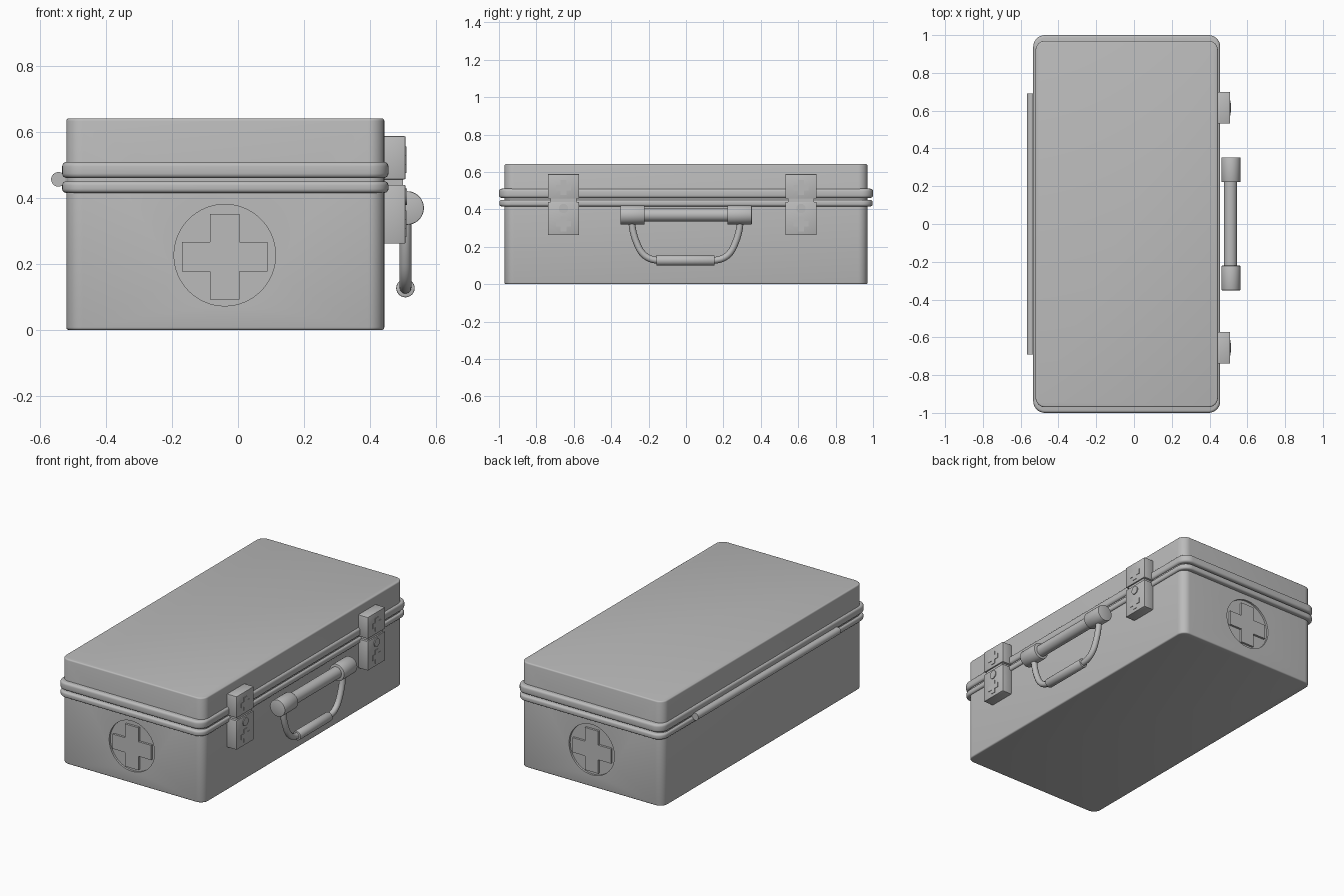
import bpy, bmesh, math
from mathutils import Matrix, Vector

if "Cube" in bpy.data.objects:
    bpy.data.objects.remove(bpy.data.objects["Cube"])

grey = bpy.data.materials.new("plain_grey")
grey.diffuse_color = (0.5, 0.5, 0.5, 1)
grey.use_nodes = True
grey.node_tree.nodes["Principled BSDF"].inputs["Base Color"].default_value = grey.diffuse_color
CX = -0.0385  # middle of the case across x


def finish(bm, name, angle=35):
    bmesh.ops.recalc_face_normals(bm, faces=bm.faces)
    me = bpy.data.meshes.new(name)
    bm.to_mesh(me)
    bm.free()
    ob = bpy.data.objects.new(name, me)
    bpy.context.collection.objects.link(ob)
    me.materials.append(grey)
    smooth(ob, angle)
    return ob


def smooth(ob, angle=35):
    bpy.ops.object.select_all(action='DESELECT')
    ob.select_set(True)
    bpy.context.view_layer.objects.active = ob
    bpy.ops.object.shade_smooth_by_angle(angle=math.radians(angle))


def rounded_slab(name, hx, hy, r, rows):
    """Stack of rounded rectangles; rows are (z, inset)."""
    bm = bmesh.new()
    rings = []
    for z, inset in rows:
        ring = []
        for q, (sx, sy) in enumerate([(1, 1), (-1, 1), (-1, -1), (1, -1)]):
            for k in range(9):
                a = math.radians(90 * q + 90 * k / 8)
                ring.append(bm.verts.new((CX + sx * (hx - r) + (r - inset) * math.cos(a),
                                          sy * (hy - r) + (r - inset) * math.sin(a), z)))
        rings.append(ring)
    n = len(rings[0])
    for a, b in zip(rings, rings[1:]):
        for i in range(n):
            bm.faces.new((a[i], a[(i + 1) % n], b[(i + 1) % n], b[i]))
    bm.faces.new(rings[0])
    bm.faces.new(rings[-1])
    return finish(bm, name)


def rounded_rows(z0, z1, b, steps=4):
    lo = [(z0 + b * (1 - math.cos(t)), b * (1 - math.sin(t)))
          for t in [math.pi / 2 * i / steps for i in range(steps + 1)]]
    return lo + [(z0 + z1 - z, i) for z, i in reversed(lo)]


def box(name, x0, x1, y0, y1, z0, z1, bevel=0.0):
    bm = bmesh.new()
    bmesh.ops.create_cube(bm, size=1)
    for v in bm.verts:
        v.co = Vector(((x0 + x1) / 2 + v.co.x * (x1 - x0), (y0 + y1) / 2 + v.co.y * (y1 - y0),
                       (z0 + z1) / 2 + v.co.z * (z1 - z0)))
    if bevel:
        bmesh.ops.bevel(bm, geom=bm.edges[:], offset=bevel, segments=2, affect='EDGES', profile=0.5)
    return finish(bm, name)


def rod(name, axis, centre, r, length, seg=40, bevel=0.0):
    rot = Matrix.Rotation(math.pi / 2, 4, 'X' if axis == 'Y' else 'Y')
    bm = bmesh.new()
    bmesh.ops.create_cone(bm, cap_ends=True, segments=seg, radius1=r, radius2=r, depth=length)
    if bevel:
        rims = [e for e in bm.edges if abs(e.verts[0].co.z - e.verts[1].co.z) < 1e-5]
        bmesh.ops.bevel(bm, geom=rims, offset=bevel, segments=2, affect='EDGES', profile=0.5)
    bmesh.ops.transform(bm, matrix=Matrix.Translation(centre) @ rot, verts=bm.verts)
    return finish(bm, name)


def cross(name, axis, a0, a1, u, z, arm, half):
    """Plus-shaped prism between a0 and a1 along the axis."""
    corner = [(half, half), (half, arm), (-half, arm), (-half, half)]
    pts = []
    for q in range(4):
        c, s = [(1, 0), (0, 1), (-1, 0), (0, -1)][q]
        pts += [(x * c - y * s, x * s + y * c) for x, y in corner[:3]]
    bm = bmesh.new()

    def ring(a):
        return [bm.verts.new((a, u + p, z + w) if axis == 'X' else (u + p, a, z + w)) for p, w in pts]
    lo, hi = ring(a0), ring(a1)
    bm.faces.new(lo)
    bm.faces.new(hi)
    for i in range(12):
        j = (i + 1) % 12
        bm.faces.new((lo[i], lo[j], hi[j], hi[i]))
    return finish(bm, name)


# case body and lid with soft edges
body = rounded_slab("case_body", 0.4825, 0.97, 0.05, rounded_rows(0.0, 0.642, 0.008, 3))

# round recesses on both ends, each with a raised cross
for side, tag in ((-1, "front"), (1, "back")):
    cutter = rod("recess_cutter", 'Y', (-0.04, side * 0.97, 0.227), 0.154, 0.024, 64)
    mod = body.modifiers.new("recess", 'BOOLEAN')
    mod.operation, mod.solver, mod.object = 'DIFFERENCE', 'EXACT', cutter
    bpy.context.view_layer.objects.active = body
    bpy.ops.object.modifier_apply(modifier=mod.name)
    bpy.data.objects.remove(cutter)
    cross(tag + "_cross", 'Y', side * 0.95, side * 0.971, -0.04, 0.222, 0.13, 0.045)
smooth(body, 35)

# two rims around the seam
rounded_slab("lower_rim", 0.495, 0.998, 0.062, rounded_rows(0.416, 0.451, 0.012))
rounded_slab("upper_rim", 0.495, 1.0, 0.062, rounded_rows(0.461, 0.510, 0.014))

# hinge rod on the left side
rod("hinge", 'Y', (-0.545, 0, 0.457), 0.022, 1.38)

# latches
for y, tag in ((-0.655, "front"), (0.615, "back")):
    box(tag + "_latch_top", 0.44, 0.508, y - 0.084, y + 0.084, 0.457, 0.588, 0.003)
    box(tag + "_latch_base", 0.44, 0.508, y - 0.084, y + 0.084, 0.262, 0.440, 0.003)
    box(tag + "_latch_link", 0.44, 0.500, y - 0.07, y + 0.07, 0.435, 0.462)
    rod(tag + "_latch_button", 'X', (0.505, y, 0.404), 0.025, 0.016, 32)
    for z, part in ((0.516, "_top_cross"), (0.322, "_base_cross")):
        cross(tag + part, 'X', 0.505, 0.511, y, z, 0.04, 0.015)

# handle bar with end caps
rod("handle_bar", 'Y', (0.511, 0.003, 0.37), 0.035, 0.48)
for y, tag in ((-0.286, "front"), (0.287, "back")):
    rod(tag + "_handle_cap", 'Y', (0.513, y, 0.37), 0.051, 0.13, 48, 0.004)

# curved carrying loop and its grip
curve = bpy.data.curves.new("loop_path", 'CURVE')
curve.dimensions = '3D'
curve.bevel_depth, curve.bevel_resolution, curve.resolution_u = 0.018, 4, 12
sp = curve.splines.new('BEZIER')
half = [(0.29, 0.35, 0, 0.06), (0.255, 0.20, 0.02, 0.045), (0.14, 0.127, 0.06, 0.0)]
path = [(y, z, hy, hz) for y, z, hy, hz in half]
path += [(-y, z, hy, -hz) for y, z, hy, hz in reversed(half)]
sp.bezier_points.add(len(path) - 1)
for p, (y, z, hy, hz) in zip(sp.bezier_points, path):
    p.co = (0.508, y, z)
    p.handle_left = (0.508, y + hy, z + hz)
    p.handle_right = (0.508, y - hy, z - hz)
tube = bpy.data.objects.new("loop_path", curve)
bpy.context.collection.objects.link(tube)
me = bpy.data.meshes.new_from_object(tube.evaluated_get(bpy.context.evaluated_depsgraph_get()))
bpy.data.objects.remove(tube)
loop = bpy.data.objects.new("handle_loop", me)
bpy.context.collection.objects.link(loop)
me.materials.clear()
me.materials.append(grey)
smooth(loop, 50)
rod("handle_grip", 'Y', (0.508, -0.003, 0.127), 0.028, 0.31, 40, 0.003)
